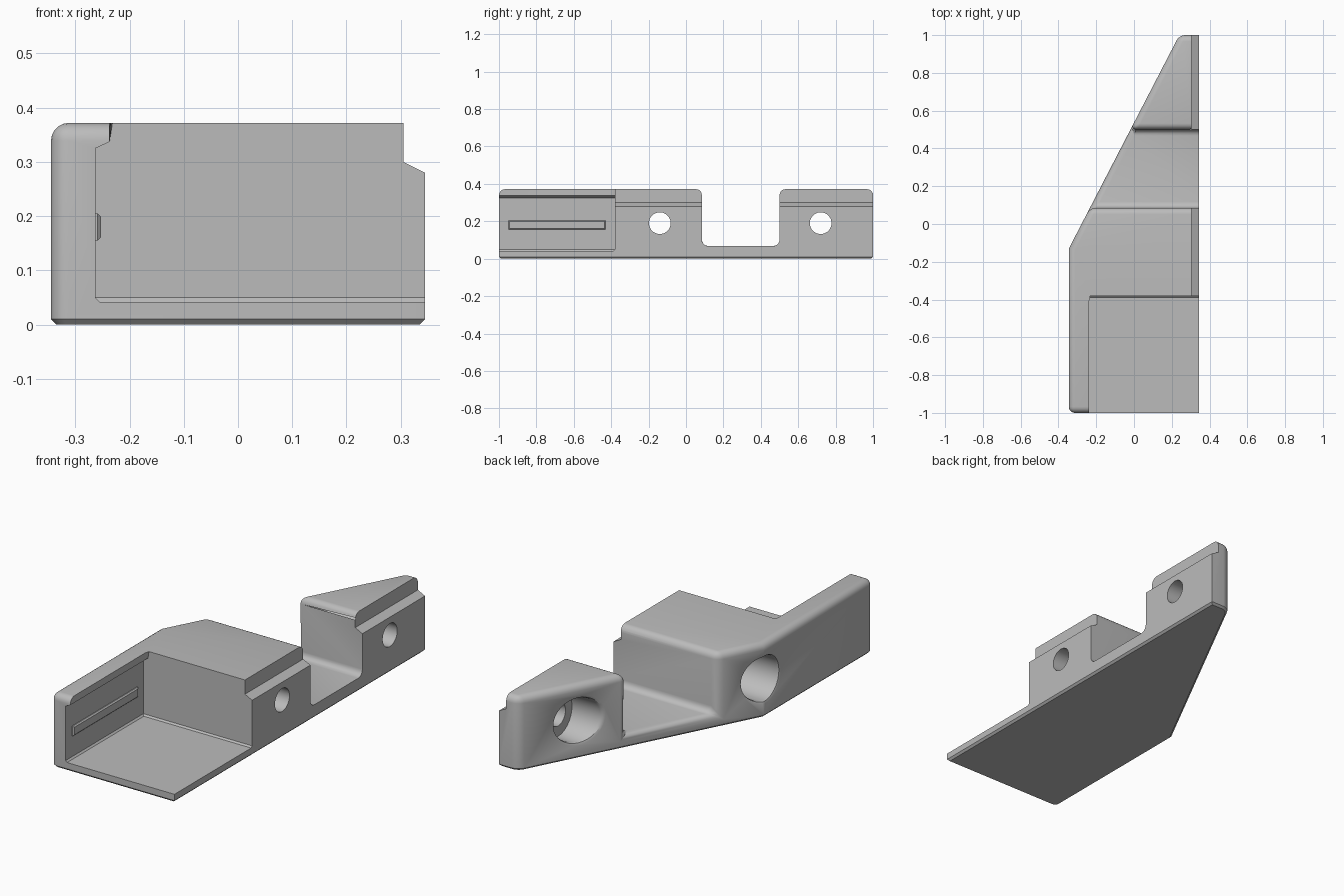
import bpy
import bmesh
from math import radians, hypot
from mathutils import Matrix, Vector

if "Cube" in bpy.data.objects:
    bpy.data.objects.remove(bpy.data.objects["Cube"])

SIDE, TOP, RADIUS = 0.345, 0.372, 0.033
BORES, BORE_Z, BORE_R = (-0.14, 0.72), 0.19, 0.11

grey = bpy.data.materials.new("plain grey")
grey.use_nodes = True
grey.diffuse_color = (0.5, 0.5, 0.5, 1)
grey.node_tree.nodes["Principled BSDF"].inputs["Base Color"].default_value = (0.5, 0.5, 0.5, 1)


def prism(name, points, shift):
    """Extrude a closed outline of 3D points along a vector."""
    bm = bmesh.new()
    face = bm.faces.new([bm.verts.new(p) for p in points])
    moved = bmesh.ops.extrude_face_region(bm, geom=[face])["geom"]
    bmesh.ops.translate(bm, vec=shift, verts=[v for v in moved if isinstance(v, bmesh.types.BMVert)])
    bmesh.ops.recalc_face_normals(bm, faces=bm.faces)
    return finish(name, bm)


def cylinder(name, radius, x0, x1, y, z):
    bm = bmesh.new()
    place = Matrix.Translation(((x0 + x1) / 2, y, z)) @ Matrix.Rotation(radians(90), 4, "Y")
    bmesh.ops.create_cone(bm, cap_ends=True, segments=48, radius1=radius, radius2=radius,
                          depth=x1 - x0, matrix=place)
    return finish(name, bm)


def finish(name, bm):
    mesh = bpy.data.meshes.new(name)
    bm.to_mesh(mesh)
    bm.free()
    mesh.materials.append(grey)
    obj = bpy.data.objects.new(name, mesh)
    bpy.context.collection.objects.link(obj)
    return obj


def cut(target, cutter):
    """Subtract the cutter and remove it."""
    mod = target.modifiers.new("cut", "BOOLEAN")
    mod.operation, mod.solver, mod.object = "DIFFERENCE", "EXACT", cutter
    bpy.context.view_layer.objects.active = target
    bpy.ops.object.modifier_apply(modifier=mod.name)
    bpy.data.objects.remove(cutter)


def bevel(obj, rule, offset, segments):
    """Bevel the edges whose two end points satisfy the rule."""
    bm = bmesh.new()
    bm.from_mesh(obj.data)
    edges = [e for e in bm.edges if rule(e, e.verts[0].co, e.verts[1].co)]
    bmesh.ops.bevel(bm, geom=edges, offset=offset, segments=segments, profile=0.5,
                    affect="EDGES", clamp_overlap=True)
    bm.to_mesh(obj.data)
    bm.free()


def sharp(e):
    return len(e.link_faces) == 2 and e.calc_face_angle() > radians(40)


# Body with a tapered rear
outline = [(-SIDE, -1), (SIDE, -1), (SIDE, 1), (0.24, 1), (-SIDE, -0.13)]
body = prism("bracket_body", [(x, y, 0) for x, y in outline], (0, 0, TOP))

# Cross notch between the two blocks
cut(body, prism("notch_cutter", [(-1, 0.085, 0.068), (-1, 0.5, 0.068), (-1, 0.5, 1), (-1, 0.085, 1)],
                (2, 0, 0)))

# Rounded outer edges, chamfered base
bevel(body, lambda e, a, b: sharp(e) and max(a.z, b.z) > 0.01
      and not (a.x > SIDE - 0.01 and b.x > SIDE - 0.01), RADIUS, 5)
bevel(body, lambda e, a, b: a.z < 0.001 and b.z < 0.001, 0.01, 1)

# Stepped ledge along the mating side
cut(body, prism("ledge_cutter", [(0.305, -2, 0.3), (0.385, -2, 0.26), (0.385, -2, 1), (0.305, -2, 1)],
                (0, 4, 0)))

# Open pocket with an overhanging lip
pocket = [(-0.255, 0.042), (0.5, 0.042), (0.5, 0.5), (-0.237, 0.5), (-0.237, 0.337),
          (-0.263, 0.325), (-0.263, 0.05)]
cutter = prism("pocket_cutter", [(x, -1.2, z) for x, z in pocket], (0, 0.82, 0))
bevel(cutter, lambda e, a, b: a.y > -0.5 and b.y > -0.5 and a.z < 0.045 and b.z < 0.045, 0.008, 1)
bevel(cutter, lambda e, a, b: min(a.y, b.y) > -0.5 and abs(a.x + 0.237) < 0.001
      and abs(b.x + 0.237) < 0.001, 0.025, 4)
cut(body, cutter)

# Screw holes with wide counterbores
for y in BORES:
    cut(body, cylinder("counterbore_cutter", BORE_R, -1, 0.21, y, BORE_Z))
    cut(body, cylinder("hole_cutter", 0.058, -1, 1, y, BORE_Z))


def on_rim(e, a, b):
    outer = all(v.x < 0.2 and any(abs(hypot(v.y - y, v.z - BORE_Z) - BORE_R) < 0.002 for y in BORES)
                for v in (a, b))
    return outer and len(e.link_faces) == 2 and e.calc_face_angle() > radians(30)


bevel(body, on_rim, 0.014, 2)

# Raised rib on the pocket wall
rib = prism("pocket_rib", [(-0.268, -0.95, 0.155), (-0.268, -0.43, 0.155),
                           (-0.268, -0.43, 0.205), (-0.268, -0.95, 0.205)], (0.015, 0, 0))
bevel(rib, lambda e, a, b: a.x > -0.26 and b.x > -0.26, 0.006, 1)

for obj in (body, rib):
    bpy.ops.object.select_all(action="DESELECT")
    obj.select_set(True)
    bpy.context.view_layer.objects.active = obj
    bpy.ops.object.shade_smooth_by_angle(angle=radians(30))
